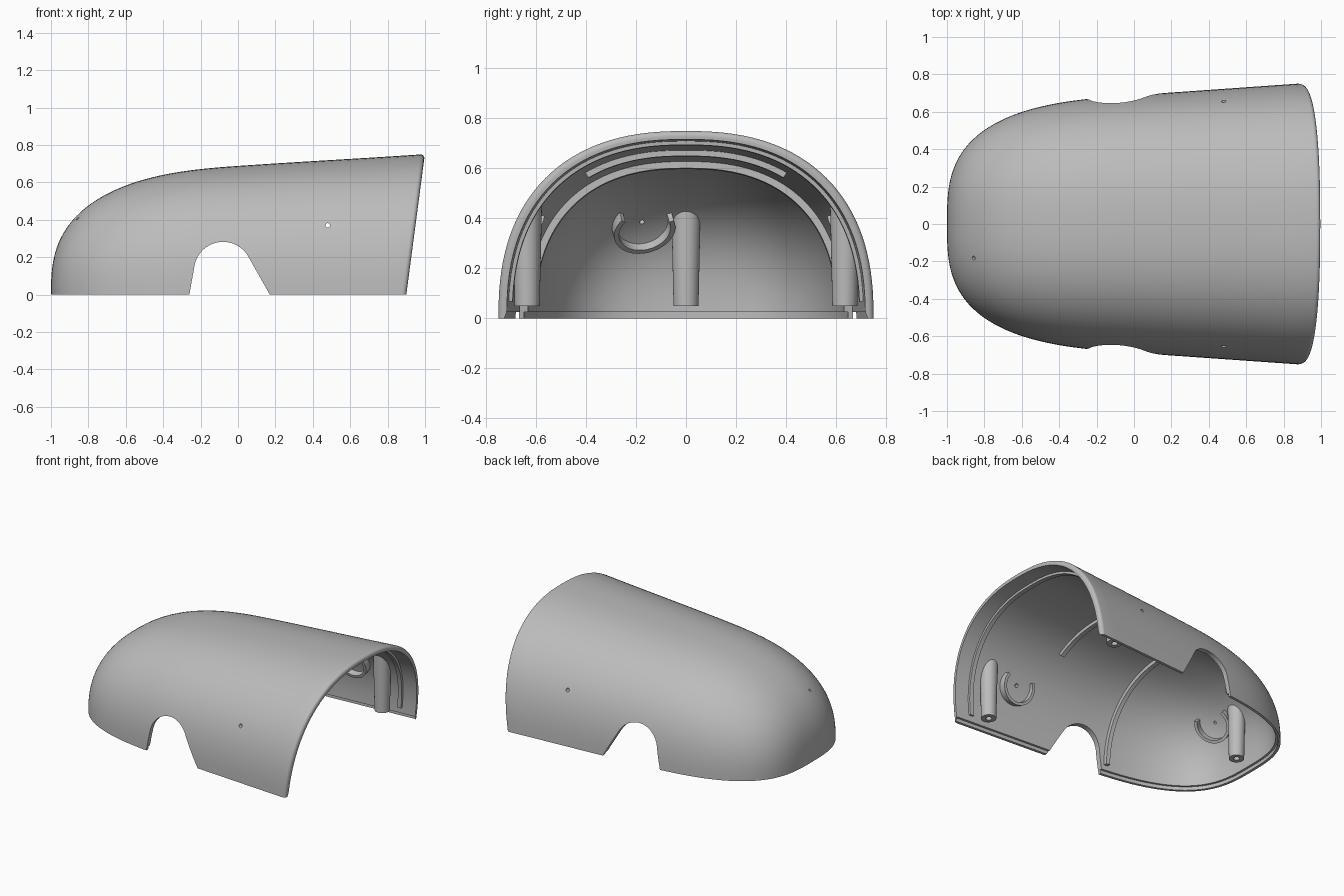
import bpy, bmesh, math
from mathutils import Vector, Matrix

cube = bpy.data.objects.get("Cube")
if cube:
    bpy.data.objects.remove(cube, do_unlink=True)

grey = bpy.data.materials.new("plain grey")
grey.use_nodes = True
grey.diffuse_color = (0.5, 0.5, 0.5, 1)
grey.node_tree.nodes["Principled BSDF"].inputs["Base Color"].default_value = (0.5, 0.5, 0.5, 1)

WALL, LEDGE, ROUND, END = 0.035, 0.025, 0.025, 0.9
SEGS = 64


def finish(name, bm):
    bmesh.ops.remove_doubles(bm, verts=bm.verts, dist=1e-5)
    bmesh.ops.recalc_face_normals(bm, faces=bm.faces)
    mesh = bpy.data.meshes.new(name)
    bm.to_mesh(mesh)
    bm.free()
    mesh.materials.append(grey)
    obj = bpy.data.objects.new(name, mesh)
    bpy.context.collection.objects.link(obj)
    return obj


def boolean(obj, cutter, operation="DIFFERENCE", keep=False):
    mod = obj.modifiers.new("cut", "BOOLEAN")
    mod.operation, mod.object, mod.solver = operation, cutter, "EXACT"
    bpy.context.view_layer.objects.active = obj
    bpy.ops.object.modifier_apply(modifier=mod.name)
    if not keep:
        bpy.data.objects.remove(cutter, do_unlink=True)


def point(x, off, a, drop=0.0):
    """Point on the body, moved inwards by off, at angle a round the arch."""
    t = min(1.0, max(0.0, -x))
    w = (0.689 + 0.07 * x - off) * (1 - t ** 3.05) ** (1 / 3.05)
    h = (0.688 + 0.07 * x - off) * (1 - t ** 2.75) ** (1 / 2.75)
    c, s = math.cos(a), max(0.0, math.sin(a))
    y = w * math.copysign(abs(c) ** 0.833, c)
    z = max(h * s ** 0.833, drop)
    px = x + off * t ** 4
    k = min(1.0, max(0.0, x / END))
    return Vector((px + 0.132 * z * k * k * (3 - 2 * k), y, z))


def loft(name, rings, closed_poles=True):
    """Skin equal closed loops of points and cap both ends."""
    bm = bmesh.new()
    loops = [[bm.verts.new(p) for p in ring] for ring in rings]
    n = len(loops[0])
    for a, b in zip(loops, loops[1:]):
        for i in range(n):
            j = (i + 1) % n
            bm.faces.new((a[i], a[j], b[j], b[i]))
    for loop in (loops[0], loops[-1]):
        if (loop[0].co - loop[n // 2 - 1].co).length > 1e-4:
            for i in range(n // 2 - 1):
                bm.faces.new((loop[i], loop[i + 1], loop[n - 2 - i], loop[n - 1 - i]))
    return finish(name, bm)


def arch(x, off, start=0.0, drop=0.0):
    span = math.pi - 2 * start
    return [point(x, off, start + span * i / SEGS, drop) for i in range(SEGS + 1)]


def band(x, outer, inner, start):
    return arch(x, outer, start) + arch(x, inner, start)[::-1]


def shell_ring(x, off):
    # Outer skin, then a stepped lower edge, then the inner skin
    outer, inner = arch(x, off), arch(x, WALL, 0, LEDGE)
    mid = max(off, WALL * 0.55)
    step = [point(x, mid, a) for a in (0, math.pi)]
    up = Vector((0, 0, LEDGE))
    return ([step[0] + up, step[0]] + outer + [step[1], step[1] + up] + inner[::-1])


def skin(name):
    stations = [(-1 + (1 + END - ROUND) * (k / 56) ** 2.8, 0) for k in range(57)]
    for k in range(1, 7):
        a = math.pi / 2 * k / 6
        stations.append((END - ROUND + ROUND * math.sin(a), ROUND * (1 - math.cos(a))))
    bm = bmesh.new()
    loops = [[bm.verts.new(p) for p in shell_ring(x, off)] for x, off in stations]
    n, m = len(loops[0]), SEGS + 1
    for a, b in zip(loops, loops[1:]):
        for i in range(n):
            j = (i + 1) % n
            bm.faces.new((a[i], a[j], b[j], b[i]))
    # Rim face at the open end
    e = loops[-1]
    outer, inner = e[2:2 + m], e[4 + m:][::-1]
    for i in range(m - 1):
        bm.faces.new((outer[i], outer[i + 1], inner[i + 1], inner[i]))
    bm.faces.new((e[1], outer[0], inner[0], e[0]))
    bm.faces.new((outer[-1], e[2 + m], e[3 + m], inner[-1]))
    return finish(name, bm)


def cylinder(name, centre, axis, r1, r2, depth):
    bm = bmesh.new()
    rot = Vector(axis).to_track_quat("Z", "Y").to_matrix().to_4x4()
    bmesh.ops.create_cone(bm, cap_ends=True, segments=32, radius1=r1, radius2=r2, depth=depth,
                          matrix=Matrix.Translation(centre) @ rot)
    return finish(name, bm)


def clip_ring(name, centre, axis, top, bottom):
    """C-shaped ridge standing inwards from the wall, open at the top."""
    n = Vector(axis).normalized()
    up = (Vector((0, 0, 1)) - n * n.z).normalized()
    side = up.cross(n)
    rings = []
    for i in range(41):
        a = math.radians(150 + 240 * i / 40)
        d = side * math.cos(a) + up * math.sin(a)
        rings.append([Vector(centre) + d * r + n * h for r, h in
                      ((0.105, top), (0.125, top), (0.125, bottom), (0.105, bottom))])
    return loft(name, rings)


# Body shell with wheel-arch notch
shell = skin("body_shell")
bm = bmesh.new()
outline = [(-0.265, -0.05), (-0.26, 0)]
outline += [(-0.08 + 0.155 * math.cos(math.radians(a)), 0.127 + 0.155 * math.sin(math.radians(a)))
            for a in range(170, 25, -5)]
outline += [(0.17, 0), (0.2, -0.05)]
face = bm.faces.new([bm.verts.new((x, -1, z)) for x, z in outline])
ext = bmesh.ops.extrude_face_region(bm, geom=[face])
bmesh.ops.translate(bm, vec=(0, 2, 0), verts=[v for v in ext["geom"] if isinstance(v, bmesh.types.BMVert)])
boolean(shell, finish("notch_cutter", bm))

# Small drilled holes in both sides and the nose
nose_axis = (-0.68, -0.2, 0.7)
nose_spot = (-0.85, -0.18, 0.40)
boolean(shell, cylinder("hole_cutter", (0.48, 0, 0.37), (0, 1, 0), 0.012, 0.012, 2))
boolean(shell, cylinder("hole_cutter", nose_spot, nose_axis, 0.01, 0.01, 0.2))
parts = [shell]

# Inner ribs
for name, x, depth, start in (("rear_rib", 0.77, 0.05, 0.06), ("middle_rib", 0.25, 0.058, 1.0),
                              ("front_rib", -0.3, 0.062, 0.06)):
    parts.append(loft(name, [band(x + d, 0.02, depth, start) for d in (0, 0.028)]))

# Screw posts, trimmed where they meet the wall
core = loft("post_trimmer", [arch(-1 + 1.88 * (k / 40) ** 2.8, 0.015)
                             + [point(-1 + 1.88 * (k / 40) ** 2.8, 0.015, math.pi),
                                point(-1 + 1.88 * (k / 40) ** 2.8, 0.015, 0)][:1]
                             for k in range(1, 41)])
for name, x, y in (("nose_post", -0.87, 0), ("left_post", 0.7, 0.635), ("right_post", 0.7, -0.635)):
    post = cylinder(name, (x, y, 0.325), (0, 0, 1), 0.05, 0.062, 0.55)
    boolean(post, core, "INTERSECT", keep=True)
    boolean(post, cylinder("screw_cutter", (x, y, 0.06), (0, 0, 1), 0.02, 0.02, 0.1))
    parts.append(post)
bpy.data.objects.remove(core, do_unlink=True)

# Clip rings round the holes
parts.append(clip_ring("nose_clip", nose_spot, nose_axis, -0.013, -0.075))
for name, s in (("left_clip", 1), ("right_clip", -1)):
    parts.append(clip_ring(name, (0.48, s * 0.65, 0.37), (0, s * 0.95, 0.3), -0.02, -0.07))

# Smooth shading with crisp edges
bpy.ops.object.select_all(action="DESELECT")
for obj in parts:
    obj.select_set(True)
bpy.context.view_layer.objects.active = shell
bpy.ops.object.shade_smooth_by_angle(angle=math.radians(30))
